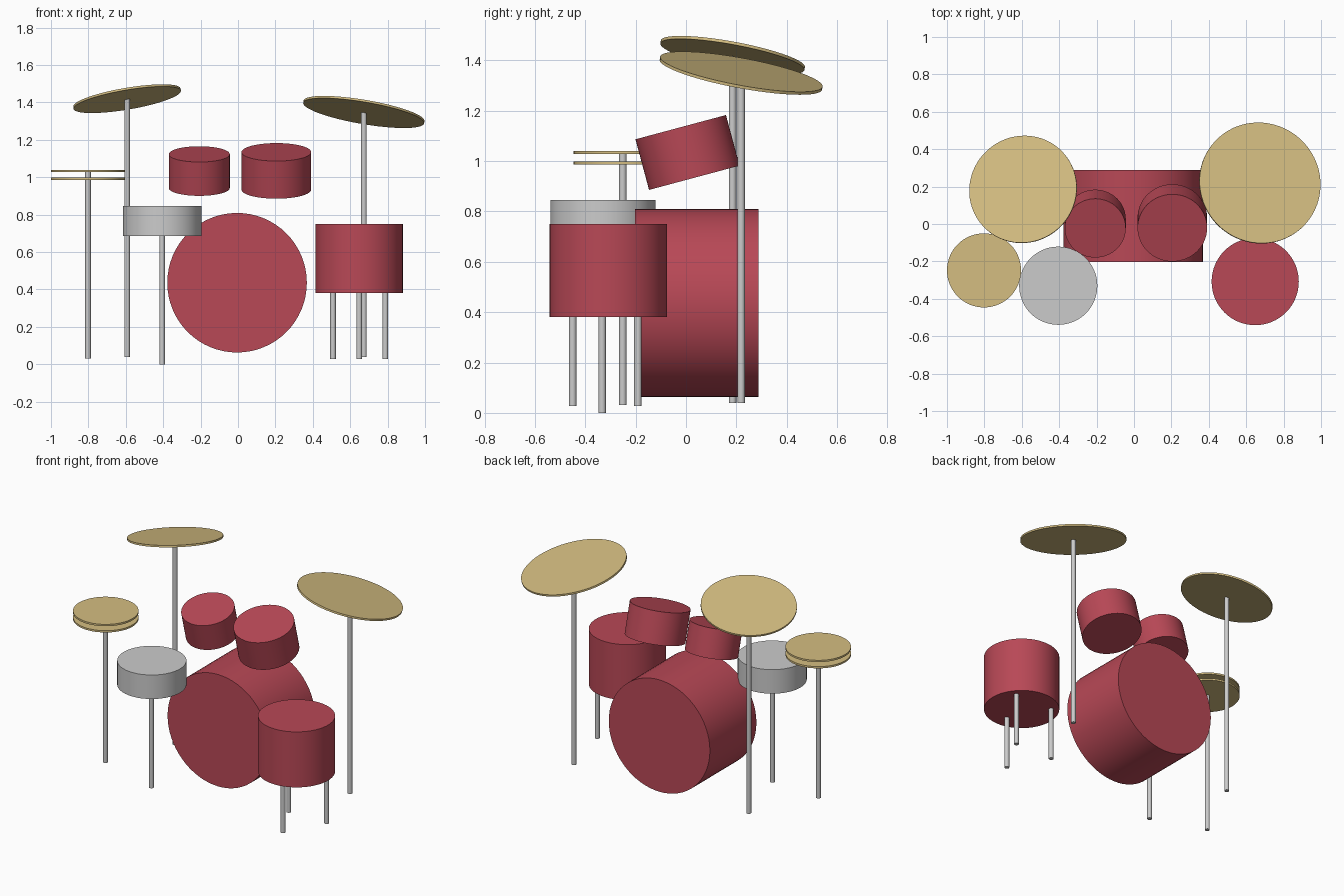
import bpy, math
from mathutils import Vector

if "Cube" in bpy.data.objects:
    bpy.data.objects.remove(bpy.data.objects["Cube"])


def material(name, rgb):
    m = bpy.data.materials.new(name)
    m.diffuse_color = (*rgb, 1)
    m.use_nodes = True
    m.node_tree.nodes["Principled BSDF"].inputs["Base Color"].default_value = m.diffuse_color
    return m


RED = material("red_shell", (0.48, 0.065, 0.093))
BRASS = material("brass", (0.66, 0.51, 0.22))


def cylinder(name, center, radius, height, axis=(0, 0, 1), mat=None, sides=64):
    """Capped, smooth-sided cylinder centred on a point, along any axis."""
    rot = Vector(axis).to_track_quat('Z', 'Y').to_euler()
    bpy.ops.mesh.primitive_cylinder_add(vertices=sides, radius=radius, depth=height,
                                        location=center, rotation=rot)
    ob = bpy.context.object
    ob.name = name
    if mat:
        ob.data.materials.append(mat)
    bpy.ops.object.shade_smooth_by_angle(angle=math.radians(35))
    return ob


def upright(name, x, y, z0, z1, radius, mat=None, sides=64):
    return cylinder(name, (x, y, (z0 + z1) / 2), radius, z1 - z0, mat=mat, sides=sides)


def pole(name, x, y, z0, z1):
    return upright(name, x, y, z0, z1, 0.015, sides=24)


# Bass drum, lying along y
cylinder("bass_drum", (-0.005, 0.043, 0.436), 0.373, 0.49, (0, -1, 0), RED)

# Rack toms, tilted towards the player
tilt = math.radians(15)
tom_axis = (0, -math.sin(tilt), math.cos(tilt))
cylinder("small_rack_tom", (-0.207, 0.002, 1.033), 0.163, 0.187, tom_axis, RED)
cylinder("large_rack_tom", (0.205, 0.006, 1.034), 0.186, 0.208, tom_axis, RED)

# Floor tom with three legs
upright("floor_tom", 0.648, -0.308, 0.38, 0.75, 0.233, RED)
for i, (x, y) in enumerate([(0.508, -0.191), (0.788, -0.191), (0.648, -0.45)]):
    pole(f"floor_tom_leg_{i + 1}", x, y, 0.027, 0.39)

# Snare drum on its stand
upright("snare_drum", -0.405, -0.33, 0.685, 0.845, 0.209)
pole("snare_stand", -0.405, -0.333, 0, 0.69)

# Hi-hat pair
pole("hi_hat_stand", -0.802, -0.251, 0.032, 1.03)
for part, z in (("bottom", 0.986), ("top", 1.028)):
    upright(f"hi_hat_{part}", -0.802, -0.248, z, z + 0.012, 0.198, BRASS)

# Two tilted crash cymbals on tall stands
for side, x, y, z, r, nx in (("left", -0.593, 0.185, 1.42, 0.291, -0.165),
                             ("right", 0.673, 0.219, 1.349, 0.328, 0.165)):
    cylinder(f"{side}_crash_cymbal", (x, y, z), r, 0.012, (nx, 0.18, 0.97), BRASS)
    pole(f"{side}_crash_stand", x, y, 0.04, z - 0.003)
